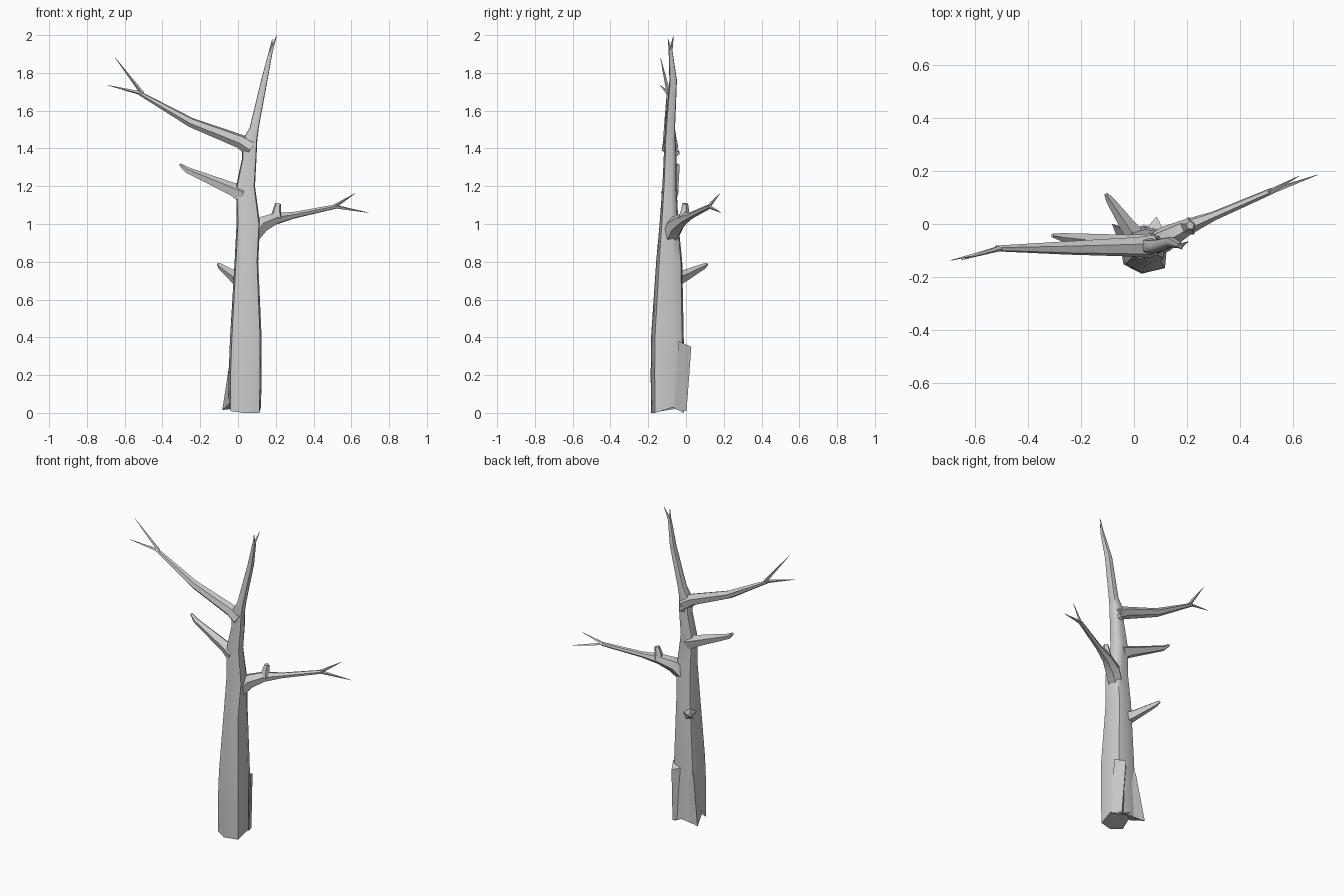
import bpy, math
from mathutils import Vector


def make(name, verts, faces, angle=52):
    me = bpy.data.meshes.new(name)
    me.from_pydata([tuple(v) for v in verts], [], faces)
    me.update()
    ob = bpy.data.objects.new(name, me)
    bpy.context.collection.objects.link(ob)
    bpy.ops.object.select_all(action='DESELECT')
    ob.select_set(True)
    bpy.context.view_layer.objects.active = ob
    bpy.ops.object.mode_set(mode='EDIT')
    bpy.ops.mesh.select_all(action='SELECT')
    bpy.ops.mesh.normals_make_consistent(inside=False)
    bpy.ops.object.mode_set(mode='OBJECT')
    bpy.ops.object.shade_smooth_by_angle(angle=math.radians(angle))
    return ob


def loft(name, rings):
    n = len(rings[0])
    verts = [v for r in rings for v in r]
    faces = [(k * n + i, k * n + (i + 1) % n, (k + 1) * n + (i + 1) % n, (k + 1) * n + i)
             for k in range(len(rings) - 1) for i in range(n)]
    faces += [tuple(range(n)), tuple(range(len(verts) - n, len(verts)))]
    return make(name, verts, faces)


def limb(name, path, sides=5):
    """Tapered tube; path entries are x, y, z, radius."""
    pts = [Vector(p[:3]) for p in path]
    rings = []
    for k, p in enumerate(pts):
        t = (pts[min(k + 1, len(pts) - 1)] - pts[max(k - 1, 0)]).normalized()
        ref = Vector((0, 0, 1)) if abs(t.z) < 0.85 else Vector((0, 1, 0))
        side = t.cross(ref).normalized()
        up = side.cross(t)
        ring = []
        for i in range(sides):
            a = math.tau * (i + 0.25) / sides
            ring.append(p + path[k][3] * (side * math.cos(a) + up * math.sin(a)))
        rings.append(ring)
    return loft(name, rings)


# trunk: z, x range, y range of each ring
levels = [(0.03, -0.05, 0.122, -0.185, -0.005), (0.2, -0.05, 0.125, -0.187, -0.01),
          (0.4, -0.042, 0.125, -0.185, -0.012), (0.8, -0.018, 0.107, -0.158, -0.02),
          (1.0, -0.008, 0.117, -0.14, -0.04), (1.2, -0.01, 0.09, -0.125, -0.05),
          (1.35, 0.022, 0.098, -0.118, -0.05), (1.44, 0.02, 0.102, -0.115, -0.055),
          (1.51, 0.062, 0.11, -0.11, -0.058), (1.76, 0.122, 0.156, -0.088, -0.048),
          (1.92, 0.165, 0.185, -0.092, -0.072)]
outline = [(0.06, 0.2), (0.45, 0), (0.95, 0.12), (1, 0.65),
           (0.85, 0.95), (0.5, 1), (0.1, 0.9), (0, 0.55)]
ragged = [0.01, 0.0, 0.0, 0.03, 0.0, 0.03, 0.01, 0.08]
rings = []
for k, (z, x0, x1, y0, y1) in enumerate(levels):
    rings.append([(x0 + u * (x1 - x0), y0 + v * (y1 - y0), ragged[i] if k == 0 else z)
                  for i, (u, v) in enumerate(outline)])
loft("trunk", rings)

# root ridges at the back
wedge = [(0, 1, 2), (3, 5, 4), (0, 3, 4, 1), (1, 4, 5, 2), (2, 5, 3, 0)]
make("root_right", [(0.035, -0.03, 0.36), (0.085, 0.028, 0.35), (0.12, -0.04, 0.38),
                    (0.04, -0.03, 0.02), (0.095, 0.003, 0.01), (0.12, -0.06, 0.02)], wedge, 25)
make("root_left", [(0.03, -0.03, 0.36), (-0.035, -0.025, 0.33), (-0.03, -0.09, 0.3),
                   (0.03, -0.03, 0.03), (-0.083, 0.0, 0.015), (-0.045, -0.1, 0.05)], wedge, 25)

# main branches
limb("upper_left_branch", [(0.07, -0.085, 1.40, 0.045), (0.01, -0.086, 1.438, 0.038),
                           (-0.25, -0.09, 1.538, 0.026), (-0.52, -0.092, 1.692, 0.011)], 6)
limb("right_branch", [(0.06, -0.09, 0.92, 0.045), (0.12, -0.055, 0.995, 0.048),
                      (0.2, -0.012, 1.028, 0.032), (0.3, 0.03, 1.047, 0.018),
                      (0.52, 0.125, 1.093, 0.012)], 6)

# broken stubs
limb("left_stub", [(0.03, -0.085, 1.155, 0.05), (-0.03, -0.075, 1.182, 0.037),
                   (-0.27, -0.05, 1.285, 0.017), (-0.307, -0.043, 1.315, 0.008)])
limb("back_stub", [(0.02, -0.07, 0.70, 0.045), (-0.025, -0.005, 0.727, 0.031),
                   (-0.092, 0.092, 0.775, 0.016), (-0.105, 0.112, 0.788, 0.008)])
limb("branch_knob", [(0.205, -0.01, 1.03, 0.036), (0.205, -0.008, 1.065, 0.025),
                     (0.212, -0.005, 1.108, 0.016)])
limb("trunk_knot", [(0.06, -0.08, 1.37, 0.035), (0.065, -0.036, 1.38, 0.012)])

# forked twig tips: start, end
twigs = [((-0.505, -0.092, 1.69), (-0.65, -0.135, 1.88)),
         ((-0.505, -0.092, 1.69), (-0.69, -0.137, 1.735)),
         ((0.51, 0.12, 1.093), (0.62, 0.18, 1.162)),
         ((0.51, 0.12, 1.093), (0.69, 0.185, 1.06)),
         ((0.173, -0.082, 1.91), (0.182, -0.095, 1.98)),
         ((0.173, -0.082, 1.91), (0.205, -0.066, 1.998))]
for i, (a, b) in enumerate(twigs):
    limb("twig_%d" % (i + 1), [(*a, 0.011), (*b, 0.001)], 4)
